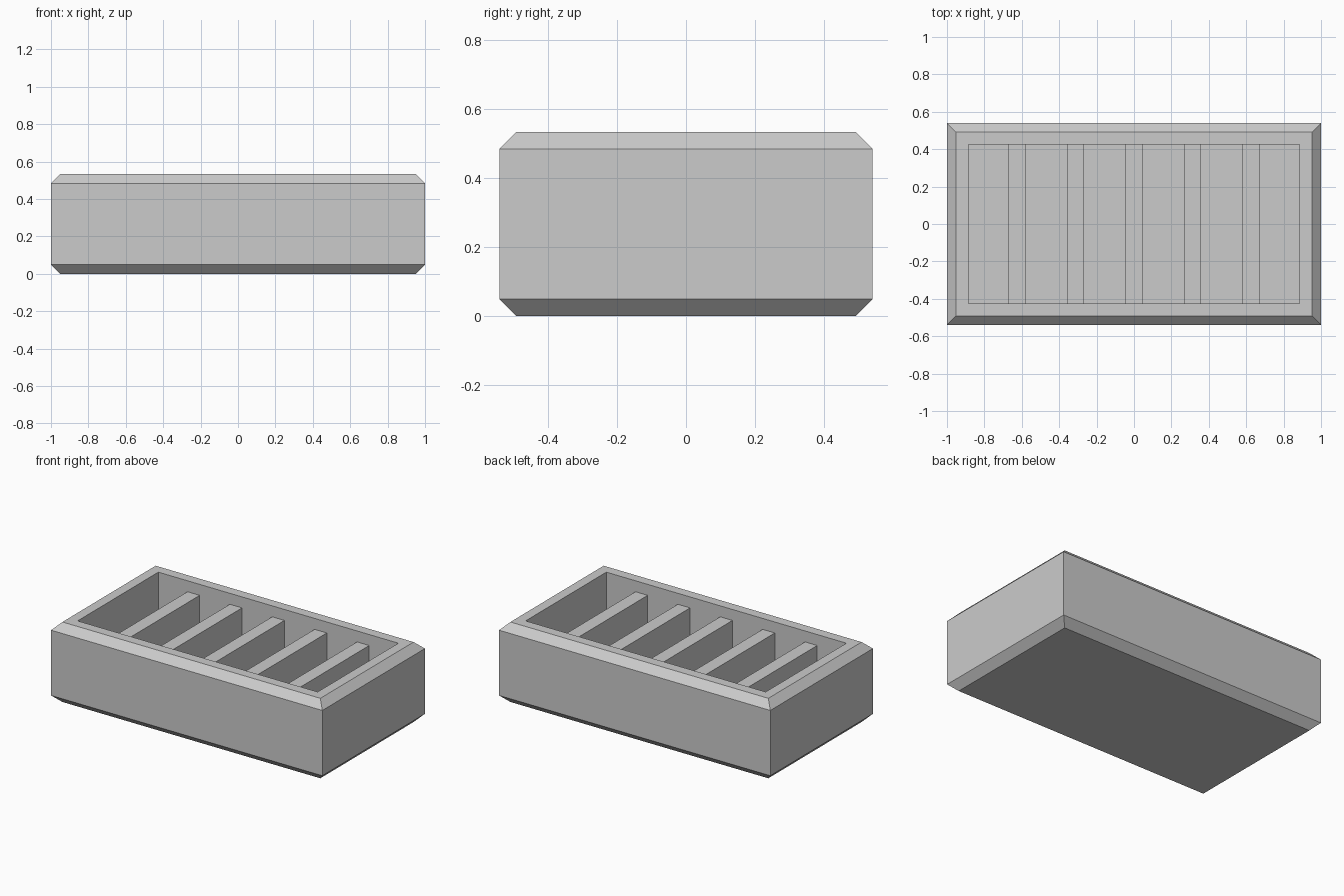
import bpy
import bmesh

old = bpy.data.objects.get("Cube")
if old:
    bpy.data.objects.remove(old, do_unlink=True)

grey = bpy.data.materials.new("light_grey")
grey.use_nodes = True
grey.diffuse_color = (0.6, 0.6, 0.6, 1)
grey.node_tree.nodes["Principled BSDF"].inputs["Base Color"].default_value = (0.6, 0.6, 0.6, 1)

HALF_X, HALF_Y, HEIGHT, CHAMFER = 1.0, 0.54, 0.533, 0.049
INNER_X, INNER_Y, FLOOR = 0.885, 0.425, 0.1
SLAT_TOP, SLAT_HALF, SLAT_STEP = 0.46, 0.045, 0.3125


def lofted_box(name, rings):
    """Closed solid through rectangular rings of (half x, half y, z)."""
    bm = bmesh.new()
    loops = [[bm.verts.new((sx * hx, sy * hy, z))
              for sx, sy in ((-1, -1), (1, -1), (1, 1), (-1, 1))]
             for hx, hy, z in rings]
    for low, high in zip(loops, loops[1:]):
        for i in range(4):
            j = (i + 1) % 4
            bm.faces.new((low[i], low[j], high[j], high[i]))
    bm.faces.new(loops[0][::-1])
    bm.faces.new(loops[-1])
    bmesh.ops.recalc_face_normals(bm, faces=bm.faces)
    mesh = bpy.data.meshes.new(name)
    bm.to_mesh(mesh)
    bm.free()
    mesh.materials.append(grey)
    obj = bpy.data.objects.new(name, mesh)
    bpy.context.collection.objects.link(obj)
    return obj


# Open tray: chamfered outside, flat rim, straight inner walls and floor
lofted_box("tray", [
    (HALF_X - CHAMFER, HALF_Y - CHAMFER, 0),
    (HALF_X, HALF_Y, CHAMFER),
    (HALF_X, HALF_Y, HEIGHT - CHAMFER),
    (HALF_X - CHAMFER, HALF_Y - CHAMFER, HEIGHT),
    (INNER_X, INNER_Y, HEIGHT),
    (INNER_X, INNER_Y, FLOOR),
])

# Five evenly spaced cross slats inside the tray
for i in range(5):
    slat = lofted_box(f"slat_{i + 1}", [
        (SLAT_HALF, INNER_Y, FLOOR),
        (SLAT_HALF, INNER_Y, SLAT_TOP),
    ])
    slat.location.x = (i - 2) * SLAT_STEP
